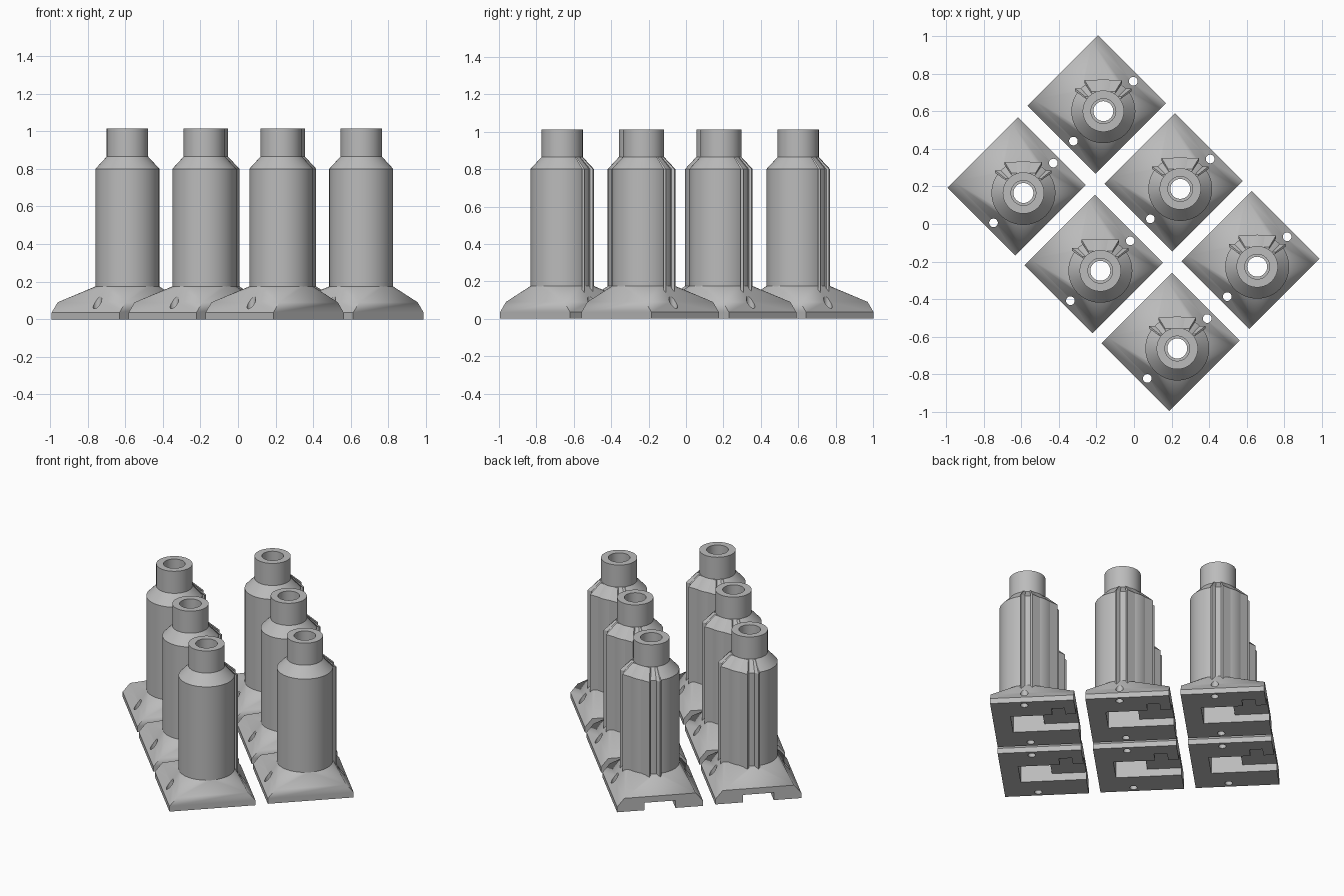
import bpy, bmesh, math
from mathutils import Matrix, Vector

cube = bpy.data.objects.get("Cube")
if cube:
    bpy.data.objects.remove(cube, do_unlink=True)

grey = bpy.data.materials.new("plain grey")
grey.use_nodes = True
GREY = (0.5, 0.5, 0.5, 1)
grey.diffuse_color = GREY
grey.node_tree.nodes["Principled BSDF"].inputs["Base Color"].default_value = GREY

SEG = 64
TURN = Matrix.Rotation(math.radians(45), 4, "Z")   # the bases sit diagonally


def finish(name, bm):
    bmesh.ops.recalc_face_normals(bm, faces=bm.faces)
    mesh = bpy.data.meshes.new(name)
    bm.to_mesh(mesh)
    bm.free()
    mesh.materials.append(grey)
    ob = bpy.data.objects.new(name, mesh)
    bpy.context.collection.objects.link(ob)
    return ob


def circle(bm, r, z):
    return [bm.verts.new((r * math.cos(math.tau * i / SEG), r * math.sin(math.tau * i / SEG), z))
            for i in range(SEG)]


def bridge(bm, a, b):
    n = len(a)
    for i in range(n):
        bm.faces.new((a[i], a[(i + 1) % n], b[(i + 1) % n], b[i]))


def make_base():
    # Chamfered foot whose top blends from a rectangle into the round body
    bm = bmesh.new()
    rings = []
    for half, z in ((0.265, 0), (0.265, 0.035), (0.22, 0.09)):
        rings.append([bm.verts.new(p) for p in ((half, 0.305, z), (-half, 0.305, z),
                                                (-half, -0.205, z), (half, -0.205, z))])
    bm.faces.new(rings[0])
    bridge(bm, rings[0], rings[1])
    bridge(bm, rings[1], rings[2])
    top, corners, quarter = circle(bm, 0.169, 0.175), rings[2], SEG // 4
    for k in range(4):
        bm.faces.new((corners[k - 1], corners[k], top[k * quarter]))
        for j in range(k * quarter, (k + 1) * quarter):
            bm.faces.new((corners[k], top[(j + 1) % SEG], top[j]))
    bm.faces.new(top)
    return finish("base", bm)


def box_cutter(x0, x1, y0, y1, z1):
    bm = bmesh.new()
    bmesh.ops.create_cube(bm, size=1)
    lo, hi = Vector((x0, y0, -0.05)), Vector((x1, y1, z1))
    for v in bm.verts:
        v.co = (lo + hi) / 2 + Vector(c * d for c, d in zip(v.co, hi - lo))
    return finish("cutter", bm)


def round_cutter(x, r):
    bm = bmesh.new()
    bmesh.ops.create_cone(bm, cap_ends=True, segments=32, radius1=r, radius2=r, depth=0.6,
                          matrix=Matrix.Translation((x, 0, 0.1)))
    return finish("cutter", bm)


def cut(ob, cutter):
    mod = ob.modifiers.new("cut", "BOOLEAN")
    mod.operation, mod.solver, mod.object = "DIFFERENCE", "EXACT", cutter
    bpy.context.view_layer.objects.active = ob
    bpy.ops.object.modifier_apply(modifier=mod.name)
    bpy.data.objects.remove(cutter, do_unlink=True)


def make_body():
    # Turned tube with a sloping shoulder, neck and open bore
    bm = bmesh.new()
    profile = ((0.17, 0.16), (0.17, 0.8), (0.11, 0.865), (0.11, 1.013), (0.066, 1.013), (0.066, 0.16))
    rings = [circle(bm, r, z) for r, z in profile]
    for i, ring in enumerate(rings):
        bridge(bm, ring, rings[(i + 1) % len(rings)])
    return finish("body", bm)


def make_key():
    # Stepped, undercut rail up the back, tapering with the shoulder
    half = [(0.15, 0.106), (0.15, 0.12), (0.08, 0.12), (0.075, 0.135), (0.1, 0.15), (0.1, 0.165)]
    outline = half + [(-x, y) for x, y in reversed(half)]
    bm = bmesh.new()
    rings = [[bm.verts.new((x * s, y * s, z)) for x, y in outline]
             for s, z in ((1, 0.14), (1, 0.8), (0.64, 0.865))]
    bridge(bm, rings[0], rings[1])
    bridge(bm, rings[1], rings[2])
    bm.faces.new(rings[0])
    bm.faces.new(rings[2])
    return finish("back_rail", bm)


base = make_base()
# Underside pocket, channel to the edge, side notch, bore and two screw holes
cut(base, box_cutter(-0.095, 0.095, -0.095, 0.095, 0.13))
cut(base, box_cutter(-0.095, 0.095, 0, 0.4, 0.05))
cut(base, box_cutter(0, 0.17, 0.16, 0.24, 0.045))
cut(base, round_cutter(0, 0.053))
for side in (-1, 1):
    cut(base, round_cutter(side * 0.225, 0.023))
base.data.transform(TURN)

parts = [base, make_body(), make_key()]
for ob in parts:
    bpy.ops.object.select_all(action="DESELECT")
    ob.select_set(True)
    bpy.context.view_layer.objects.active = ob
    bpy.ops.object.shade_smooth_by_angle(angle=math.radians(30))

# Two rows of three
first = Vector((-0.163, 0.6, 0))
across, along = Vector((-0.425, -0.435, 0)), Vector((0.409, -0.4135, 0))
for row in range(2):
    for col in range(3):
        for part in parts:
            ob = part
            if row or col:
                ob = part.copy()
                ob.name = f"{part.name}_{row}_{col}"
                bpy.context.collection.objects.link(ob)
            ob.location = first + across * row + along * col
